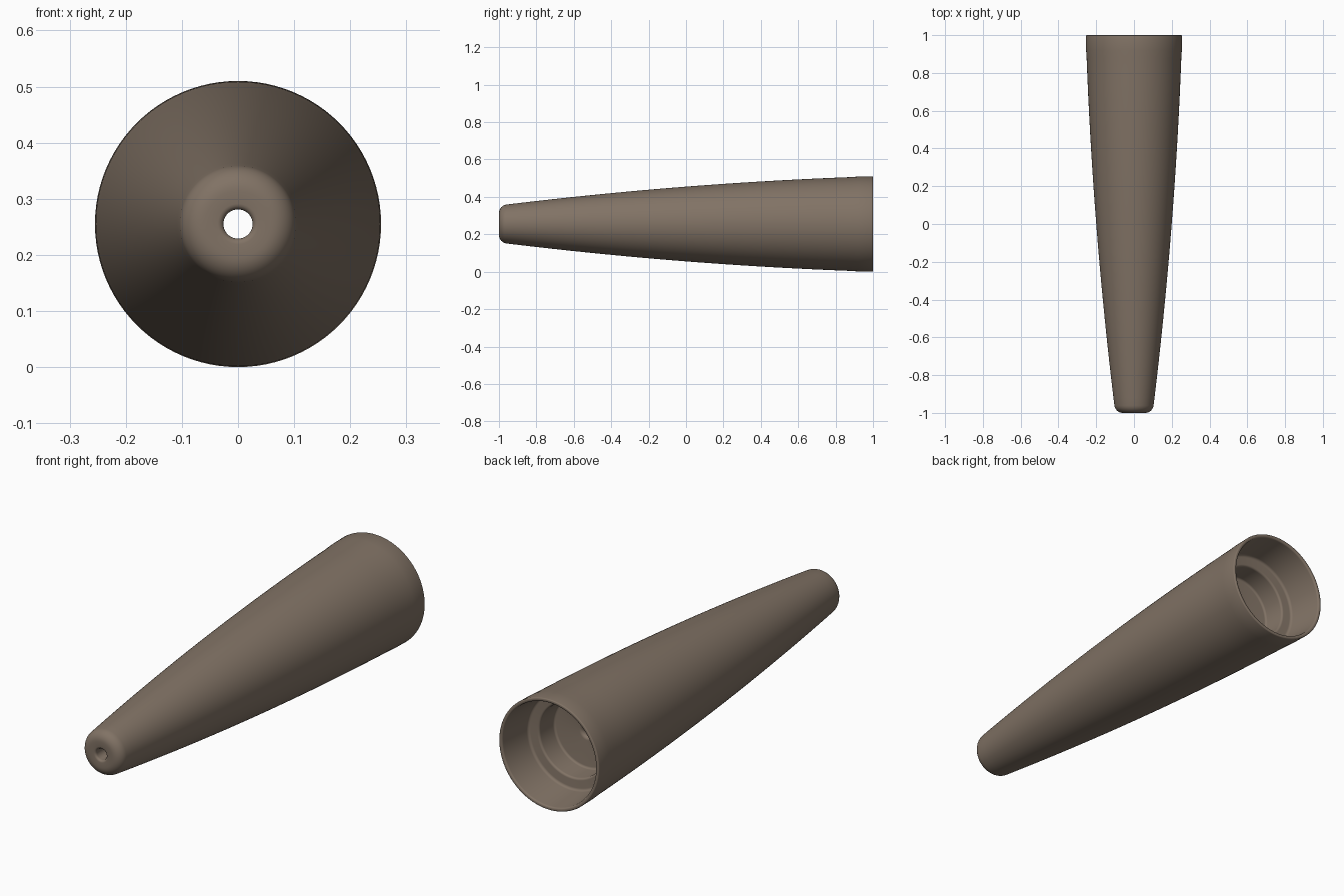
import bpy, bmesh, math
from mathutils import Vector, Matrix

if "Cube" in bpy.data.objects:
    bpy.data.objects.remove(bpy.data.objects["Cube"])

CZ = 0.255      # height of the axis
SEG = 96


def arc(cy, cr, rad, a0, a1, n=6):
    """Rounded corner in the (y, radius) plane, angles in degrees."""
    pts = []
    for i in range(n + 1):
        a = math.radians(a0 + (a1 - a0) * i / n)
        pts.append((cy + rad * math.cos(a), cr + rad * math.sin(a)))
    return pts


def outer(y):
    """Gently bowed taper of the outer skin."""
    t = (y + 1) / 2
    return 0.099 + 0.247 * t - 0.091 * t * t


# Closed profile: nose, outer skin, rim, stepped socket, bore
profile = arc(-0.99, 0.036, 0.01, 270, 180, 4)
profile += arc(-0.955, 0.059, 0.045, 180, 97, 8)
profile += [(y, outer(y)) for y in [-0.92 + 0.1 * i for i in range(19)]]
profile += [(0.92, 0.2535)]
profile += arc(0.995, 0.250, 0.005, 90, 0, 3)
profile += arc(0.992, 0.246, 0.008, 0, -90, 4)
profile += arc(0.842, 0.212, 0.012, 90, 180, 4)
profile += arc(0.820, 0.178, 0.010, 0, -90, 4)
profile += arc(0.730, 0.158, 0.010, 90, 180, 4)
profile += arc(0.705, 0.041, 0.015, 0, -90, 5)

# Revolve the profile around the y axis
bm = bmesh.new()
rings = []
for k in range(SEG):
    a = 2 * math.pi * k / SEG
    rings.append([bm.verts.new((r * math.cos(a), y, CZ + r * math.sin(a)))
                  for y, r in profile])
n = len(profile)
for k in range(SEG):
    p, q = rings[k], rings[(k + 1) % SEG]
    for i in range(n):
        j = (i + 1) % n
        bm.faces.new((p[i], p[j], q[j], q[i]))
bmesh.ops.recalc_face_normals(bm, faces=bm.faces)
mesh = bpy.data.meshes.new("tapered_sleeve")
bm.to_mesh(mesh)
bm.free()
sleeve = bpy.data.objects.new("tapered_sleeve", mesh)
bpy.context.collection.objects.link(sleeve)

# Brown finish
mat = bpy.data.materials.new("brown")
mat.diffuse_color = (0.22, 0.17, 0.13, 1)
mat.use_nodes = True
mat.node_tree.nodes["Principled BSDF"].inputs["Base Color"].default_value = mat.diffuse_color
mesh.materials.append(mat)

# Smooth shading with crisp edges kept
bpy.context.view_layer.objects.active = sleeve
sleeve.select_set(True)
bpy.ops.object.shade_smooth_by_angle(angle=math.radians(35))
